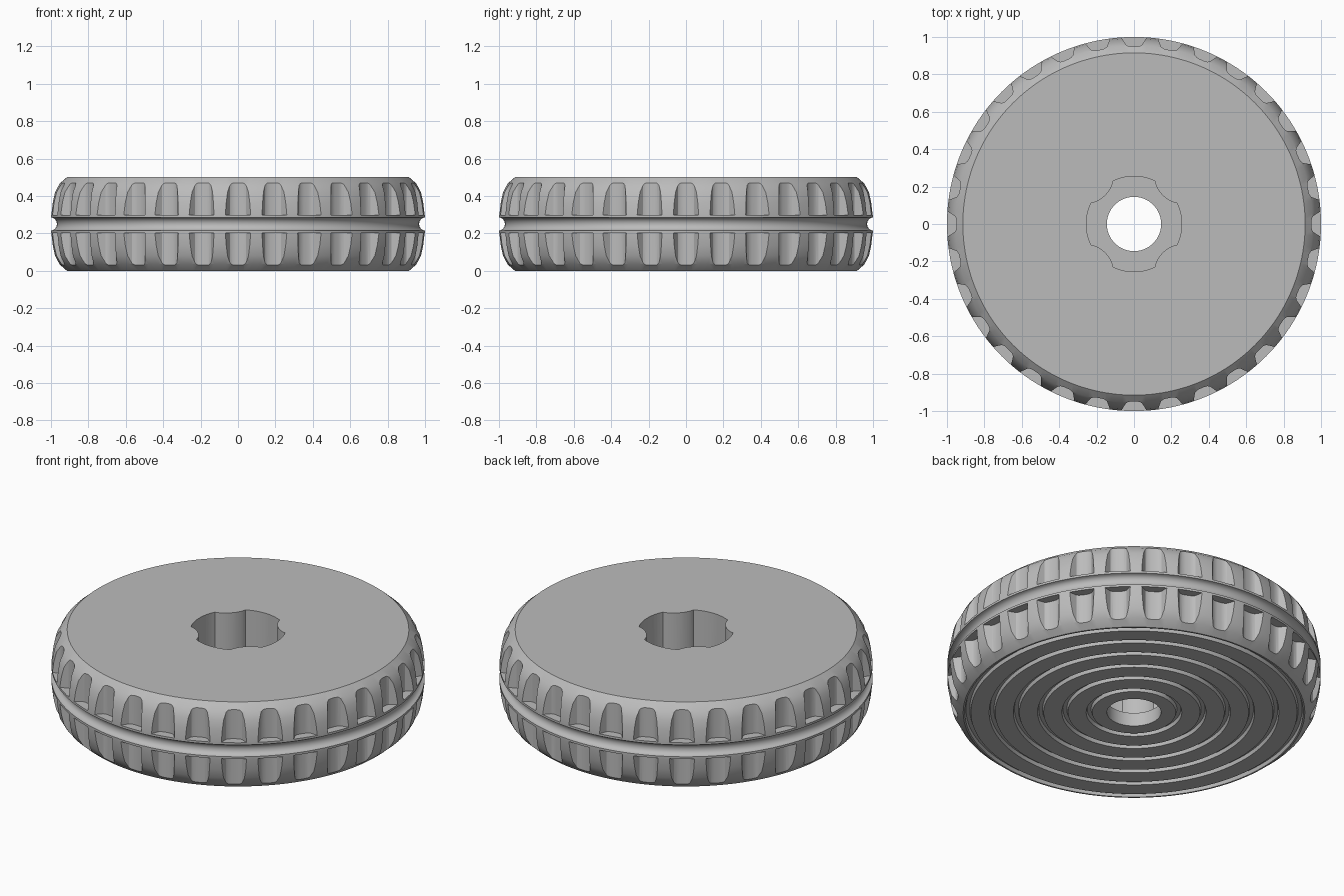
import bpy, bmesh, math
from mathutils import Matrix

if "Cube" in bpy.data.objects:
    bpy.data.objects.remove(bpy.data.objects["Cube"])

TREADS = 32
STEPS = 192

grey = bpy.data.materials.new("mid grey")
grey.diffuse_color = (0.50, 0.50, 0.50, 1)
grey.use_nodes = True
grey.node_tree.nodes["Principled BSDF"].inputs["Base Color"].default_value = grey.diffuse_color


def make_object(name, bm):
    bmesh.ops.recalc_face_normals(bm, faces=bm.faces)
    mesh = bpy.data.meshes.new(name)
    bm.to_mesh(mesh)
    bm.free()
    mesh.materials.append(grey)
    obj = bpy.data.objects.new(name, mesh)
    bpy.context.collection.objects.link(obj)
    return obj


def lathe(name, profile):
    """Revolve a closed (radius, z) outline around the z axis."""
    bm = bmesh.new()
    rings = []
    for r, z in profile:
        rings.append([bm.verts.new((r * math.cos(2 * math.pi * i / STEPS),
                                    r * math.sin(2 * math.pi * i / STEPS), z))
                      for i in range(STEPS)])
    for a, b in zip(rings, rings[1:] + rings[:1]):
        for i in range(STEPS):
            j = (i + 1) % STEPS
            bm.faces.new((a[i], a[j], b[j], b[i]))
    return make_object(name, bm)


def prism(bm, outline, z0, z1, matrix=Matrix()):
    """Extrude a closed xy outline between two heights."""
    low = [bm.verts.new(matrix @ Matrix.Translation((x, y, z0)).translation) for x, y in outline]
    high = [bm.verts.new(matrix @ Matrix.Translation((x, y, z1)).translation) for x, y in outline]
    bm.faces.new(low[::-1])
    bm.faces.new(high)
    n = len(outline)
    for i in range(n):
        j = (i + 1) % n
        bm.faces.new((low[i], low[j], high[j], high[i]))


def cut(body, cutter):
    cutter.hide_render = True
    mod = body.modifiers.new("cut", 'BOOLEAN')
    mod.operation = 'DIFFERENCE'
    mod.solver = 'EXACT'
    mod.object = cutter
    bpy.context.view_layer.objects.active = body
    bpy.ops.object.modifier_apply(modifier=mod.name)
    bpy.data.objects.remove(cutter)


# Wheel outline: underside with ring grooves, rounded shoulders, round belt groove
HOLE = 0.145
outline = [(HOLE, 0.0)]
for k in range(6):
    r = 0.24 + 0.13 * k
    outline += [(r - 0.016, 0.0), (r - 0.010, 0.02), (r + 0.010, 0.02), (r + 0.016, 0.0)]
shoulder = [(0.915, 0.0), (0.955, 0.035), (0.98, 0.08), (0.992, 0.135), (1.0, 0.2), (1.0, 0.215)]
outline += shoulder
for i in range(1, 8):
    a = math.pi * i / 8
    outline.append((1.0 - 0.032 * math.sin(a), 0.25 - 0.035 * math.cos(a)))
outline += [(r, 0.5 - z) for r, z in reversed(shoulder)]
outline.append((HOLE, 0.5))
wheel = lathe("wheel", outline)

# Tread flutes, two rows around the rim
half = [(1.04, 0.092), (1.0, 0.069), (0.975, 0.054), (0.958, 0.043), (0.951, 0.030), (0.949, 0.012)]
flute = half + [(x, -y) for x, y in reversed(half)]
bm = bmesh.new()
for i in range(TREADS):
    turn = Matrix.Rotation(2 * math.pi * i / TREADS, 4, 'Z')
    prism(bm, flute, -0.1, 0.202, turn)
    prism(bm, flute, 0.298, 0.6, turn)
cut(wheel, make_object("tread_cutter", bm))

# Four-lobed hub socket: round arms with concave corners between them
arm, corner, rad = 0.255, 0.27, 0.165
socket = []
for q in range(4):
    base = q * math.pi / 2
    pts = [(arm * math.cos(t), arm * math.sin(t))
           for t in [math.radians(-26 + 52 * i / 12) for i in range(13)]]
    for i in range(1, 12):
        t = math.radians(-105 - 60 * i / 12)
        pts.append((corner + rad * math.cos(t), corner + rad * math.sin(t)))
    c, s = math.cos(base), math.sin(base)
    socket += [(x * c - y * s, x * s + y * c) for x, y in pts]
bm = bmesh.new()
prism(bm, socket, 0.08, 0.6)
cut(wheel, make_object("socket_cutter", bm))

# Smooth shading with crisp edges
bpy.ops.object.select_all(action='DESELECT')
wheel.select_set(True)
bpy.context.view_layer.objects.active = wheel
bpy.ops.object.shade_smooth_by_angle(angle=math.radians(28))
